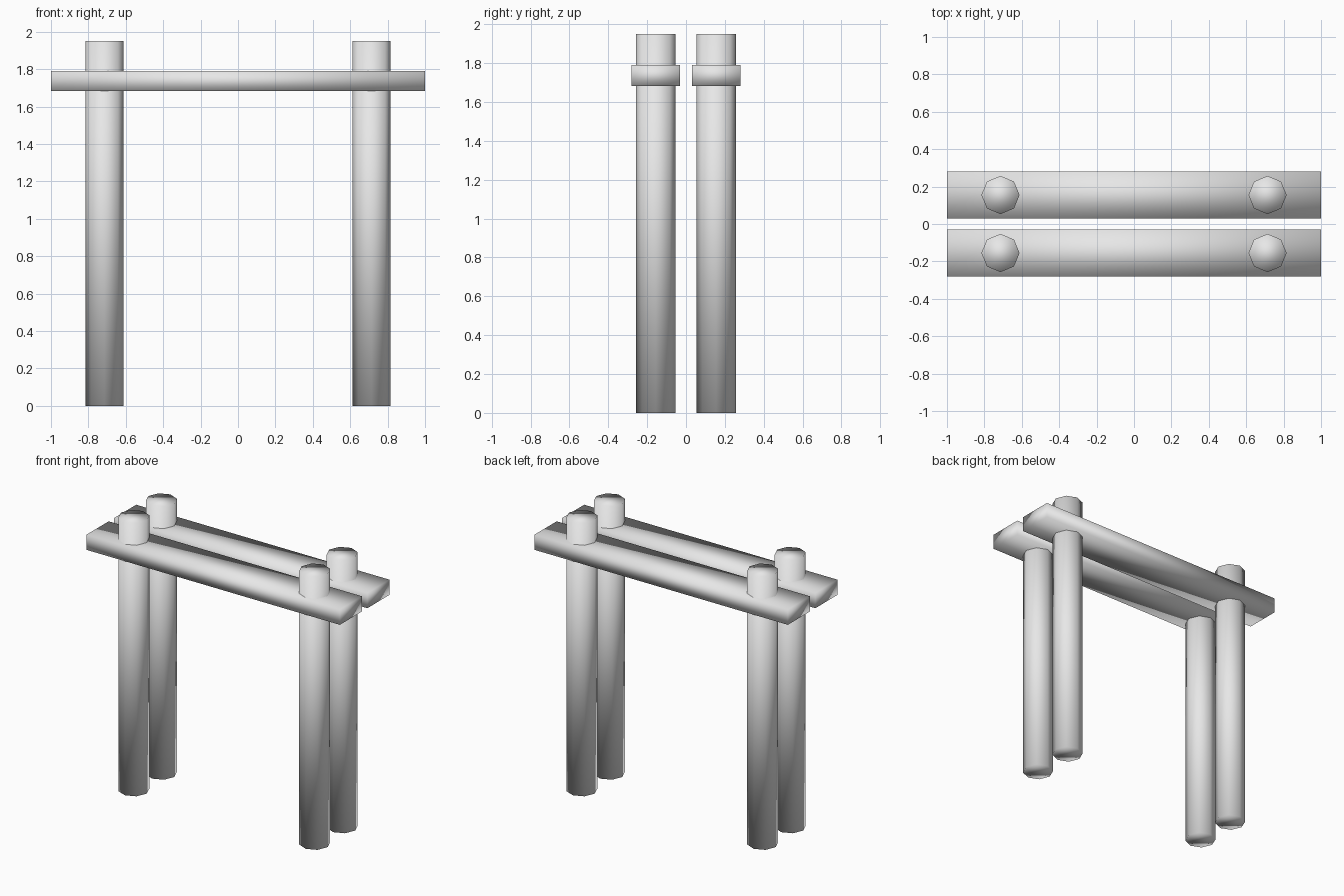
import bpy

cube = bpy.data.objects.get("Cube")
if cube:
    bpy.data.objects.remove(cube, do_unlink=True)

# Single plain grey
grey = bpy.data.materials.new("light_grey")
grey.use_nodes = True
colour = (0.8, 0.8, 0.8, 1)
grey.diffuse_color = colour
grey.node_tree.nodes["Principled BSDF"].inputs["Base Color"].default_value = colour

POST_X, ROW_Y = 0.714, 0.155
POST_RADIUS, POST_HEIGHT = 0.102, 1.95
BAR_SIZE, BAR_Z = (2.0, 0.25, 0.108), 1.737


def finish(name):
    """Name the active part, colour it and shade it smooth all over."""
    obj = bpy.context.object
    obj.name = name
    obj.data.materials.append(grey)
    bpy.ops.object.shade_smooth()
    return obj


for row, y in (("front", -ROW_Y), ("back", ROW_Y)):
    # Crossbar plank
    bpy.ops.mesh.primitive_cube_add(size=1, location=(0, y, BAR_Z))
    bpy.context.object.scale = BAR_SIZE
    bpy.ops.object.transform_apply(location=False, rotation=False, scale=True)
    finish(row + "_crossbar")

    # Eight-sided posts running up through the plank
    for side, x in (("right", -POST_X), ("left", POST_X)):
        bpy.ops.mesh.primitive_cylinder_add(
            vertices=8, radius=POST_RADIUS, depth=POST_HEIGHT,
            location=(x, y, POST_HEIGHT / 2))
        finish(f"{row}_{side}_post")
